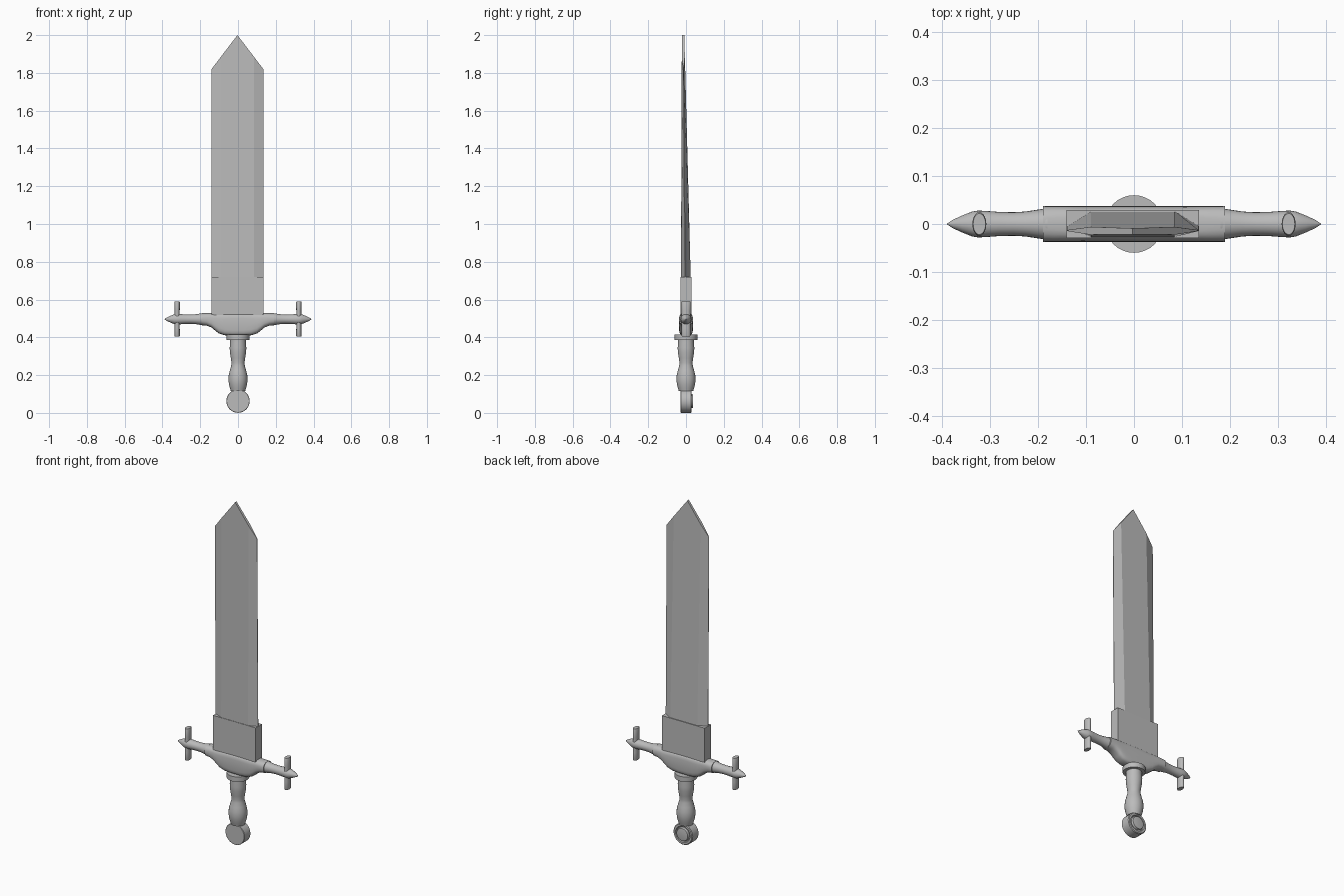
import bpy, bmesh, math

if "Cube" in bpy.data.objects:
    bpy.data.objects.remove(bpy.data.objects["Cube"])

steel = bpy.data.materials.new("grey steel")
steel.diffuse_color = (0.5, 0.5, 0.5, 1)
steel.use_nodes = True
steel.node_tree.nodes["Principled BSDF"].inputs["Base Color"].default_value = steel.diffuse_color


def finish(name, bm, smooth=None):
    bmesh.ops.recalc_face_normals(bm, faces=bm.faces[:])
    me = bpy.data.meshes.new(name)
    bm.to_mesh(me)
    bm.free()
    ob = bpy.data.objects.new(name, me)
    bpy.context.collection.objects.link(ob)
    me.materials.append(steel)
    if smooth:
        bpy.ops.object.select_all(action='DESELECT')
        ob.select_set(True)
        bpy.context.view_layer.objects.active = ob
        bpy.ops.object.shade_smooth_by_angle(angle=math.radians(smooth))
    return ob


def loft(name, rings, smooth=None):
    """Skin a list of closed rings and cap both ends."""
    bm = bmesh.new()
    vs = [[bm.verts.new(p) for p in r] for r in rings]
    n = len(vs[0])
    for a, b in zip(vs, vs[1:]):
        for i in range(n):
            j = (i + 1) % n
            bm.faces.new((a[i], a[j], b[j], b[i]))
    bm.faces.new(vs[0])
    bm.faces.new(vs[-1])
    return finish(name, bm, smooth)


def lathe(name, profile, place, n=24, squash=1.0):
    """profile: (radius, distance along axis); place maps (u, v, w) to xyz."""
    ang = [2 * math.pi * i / n for i in range(n)]
    return loft(name, [[place(r * math.cos(a), squash * r * math.sin(a), w) for a in ang]
                       for r, w in profile], 35)


# blade: bevelled edges, fullest at the base and thinning towards the point
CX = -0.003
columns = [(-0.137, 1.82), (-0.087, 1.886), (0, 2.0), (0.087, 1.886), (0.137, 1.82)]


def blade_y(x, z, side):
    t = (z - 0.6) / 1.4
    if abs(x) > 0.1:
        return -0.004 - 0.011 * t + side * 0.001
    return 0.028 - 0.037 * t if side > 0 else -0.027 + 0.005 * t


bm = bmesh.new()
grid = {}
for side in (-1, 1):
    for i, (x, top) in enumerate(columns):
        for k, z in enumerate((0.6, top)):
            grid[side, i, k] = bm.verts.new((x + CX, blade_y(x, z, side), z))
for i in range(4):
    for side in (-1, 1):
        bm.faces.new([grid[side, i, 0], grid[side, i + 1, 0], grid[side, i + 1, 1], grid[side, i, 1]])
    for k in (0, 1):
        bm.faces.new([grid[-1, i, k], grid[-1, i + 1, k], grid[1, i + 1, k], grid[1, i, k]])
for i in (0, 4):
    bm.faces.new([grid[-1, i, 0], grid[1, i, 0], grid[1, i, 1], grid[-1, i, 1]])
finish("blade", bm)

# thick block at the foot of the blade
loft("blade_base", [[(CX + x * 0.138, y * 0.029, z) for x, y in ((-1, -1), (1, -1), (1, 1), (-1, 1))]
                    for z in (0.5, 0.72)])

# guard centre: rounded sections along x with a bowl-shaped underside
half = [(0.19, 0.464), (0.165, 0.462), (0.14, 0.452), (0.12, 0.435), (0.1, 0.42), (0.07, 0.411), (0.03, 0.409)]
stations = [(-x, b) for x, b in half] + half[::-1]
rings = []
for x, bottom in stations:
    top = 0.528
    power = 2 / (2.3 + 2.2 * (1 - abs(x) / 0.19))
    ring = []
    for i in range(24):
        c, s = math.cos(2 * math.pi * i / 24), math.sin(2 * math.pi * i / 24)
        ring.append((x, 0.037 * math.copysign(abs(c) ** power, c),
                     (top + bottom) / 2 + (top - bottom) / 2 * math.copysign(abs(s) ** power, s)))
    rings.append(ring)
loft("guard_centre", rings, 40)

# guard arms with pointed ends, each crossed by an oval pin
arm = [(0.033, 0.18), (0.03, 0.2), (0.026, 0.225), (0.0245, 0.25), (0.025, 0.28), (0.027, 0.305),
       (0.028, 0.325), (0.026, 0.337), (0.018, 0.357), (0.009, 0.377), (0.001, 0.389)]
pin = [(0.013, 0.405), (0.0145, 0.41), (0.0135, 0.45), (0.0135, 0.54), (0.0145, 0.585), (0.013, 0.59)]
for side, label in ((-1, "left"), (1, "right")):
    lathe("guard_arm_" + label, arm, lambda u, v, w: (side * w, u, 0.496 + v))
    lathe("guard_pin_" + label, pin, lambda u, v, w: (side * 0.322 + u, v, w), 20, 1.7)


def upright(u, v, w):
    return (u, v, w)


# collar and turned grip
lathe("collar", [(0.06, 0.385), (0.06, 0.414)], upright, 32)
lathe("grip", [(0.038, 0.115), (0.042, 0.13), (0.048, 0.15), (0.0505, 0.175), (0.049, 0.2), (0.043, 0.225),
               (0.036, 0.25), (0.0345, 0.265), (0.038, 0.29), (0.043, 0.32), (0.044, 0.345),
               (0.042, 0.37), (0.042, 0.39)], upright)

# disc pommel with a recessed ring and raised boss on the back
lathe("pommel", [(0.06, -0.029), (0.062, -0.027), (0.062, 0.026), (0.058, 0.03), (0.047, 0.03),
                 (0.043, 0.024), (0.039, 0.024), (0.036, 0.036), (0.032, 0.037)],
      lambda u, v, w: (u, w, 0.0625 + v), 32)
